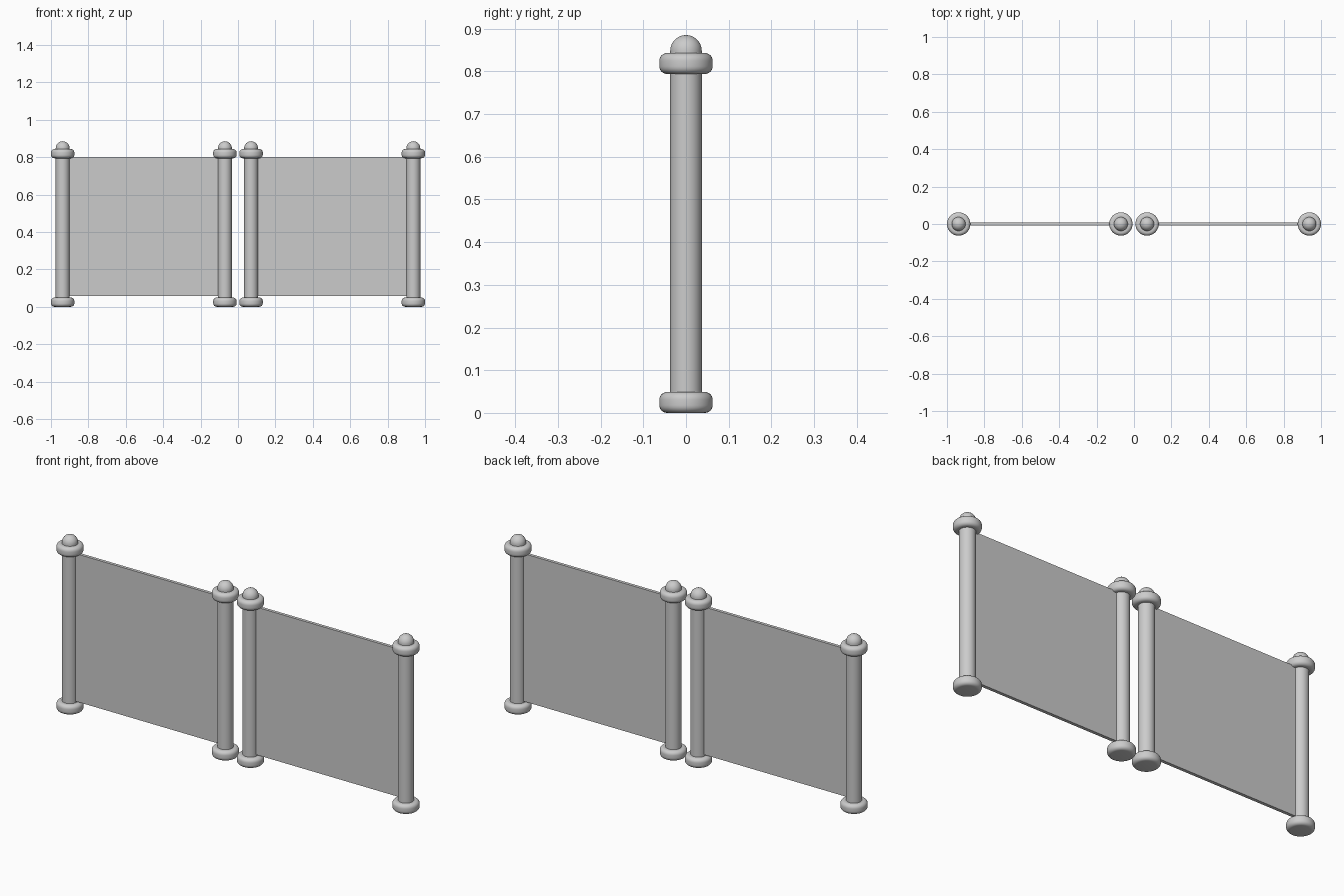
import bpy, bmesh, math

cube = bpy.data.objects.get("Cube")
if cube:
    bpy.data.objects.remove(cube)

grey = bpy.data.materials.new("light_grey")
grey.use_nodes = True
colour = (0.6, 0.6, 0.6, 1)
grey.diffuse_color = colour
grey.node_tree.nodes["Principled BSDF"].inputs["Base Color"].default_value = colour

POST_R, COLLAR_R, COLLAR_H, ROUND = 0.037, 0.0625, 0.049, 0.018
COLLAR_Z, DOME_Z, TOP = 0.794, 0.848, 0.885


def arc(r, z, radius, start, end, steps):
    """Points of a circular arc in the (radius, height) plane."""
    angles = [math.radians(start + (end - start) * i / steps) for i in range(steps + 1)]
    return [(r + radius * math.cos(a), z + radius * math.sin(a)) for a in angles]


def collar(z):
    """Rounded disc profile sitting on height z."""
    r = COLLAR_R - ROUND
    return ([(0, z)] + arc(r, z + ROUND, ROUND, -90, 0, 6)
            + arc(r, z + COLLAR_H - ROUND, ROUND, 0, 90, 6) + [(0, z + COLLAR_H)])


def finish(name, bm):
    bmesh.ops.remove_doubles(bm, verts=bm.verts, dist=1e-5)
    bmesh.ops.recalc_face_normals(bm, faces=bm.faces)
    mesh = bpy.data.meshes.new(name)
    bm.to_mesh(mesh)
    bm.free()
    mesh.materials.append(grey)
    obj = bpy.data.objects.new(name, mesh)
    bpy.context.collection.objects.link(obj)
    return obj


def lathe(name, x, profile, segments=40):
    bm = bmesh.new()
    verts = [bm.verts.new((r, 0, z)) for r, z in profile]
    edges = [bm.edges.new(pair) for pair in zip(verts, verts[1:])]
    bmesh.ops.spin(bm, geom=verts + edges, cent=(0, 0, 0), axis=(0, 0, 1),
                   angle=math.tau, steps=segments)
    obj = finish(name, bm)
    obj.location.x = x
    bpy.ops.object.select_all(action="DESELECT")
    obj.select_set(True)
    bpy.context.view_layer.objects.active = obj
    bpy.ops.object.shade_smooth_by_angle(angle=math.radians(35))


def panel(name, x0, x1, z0, z1, thickness):
    bm = bmesh.new()
    bmesh.ops.create_cube(bm, size=1)
    bmesh.ops.scale(bm, verts=bm.verts, vec=(x1 - x0, thickness, z1 - z0))
    bmesh.ops.translate(bm, verts=bm.verts, vec=((x0 + x1) / 2, 0, (z0 + z1) / 2))
    finish(name, bm)


# Two mirrored leaves, each a panel between an outer and an inner post
for side, sign in (("left", 1), ("right", -1)):
    for place, x in (("outer", 0.9375), ("inner", 0.07)):
        label = f"{side}_{place}"
        lathe(label + "_post", sign * x,
              [(0, 0.02), (POST_R, 0.02), (POST_R, 0.82), (0, 0.82)])
        lathe(label + "_foot", sign * x, collar(0))
        lathe(label + "_collar", sign * x, collar(COLLAR_Z))
        lathe(label + "_knob", sign * x,
              [(0, 0.82), (POST_R, 0.82)] + arc(0, DOME_Z, TOP - DOME_Z, 0, 90, 10))
    panel(side + "_panel", *sorted((sign * 0.07, sign * 0.9375)), 0.057, 0.802, 0.016)
